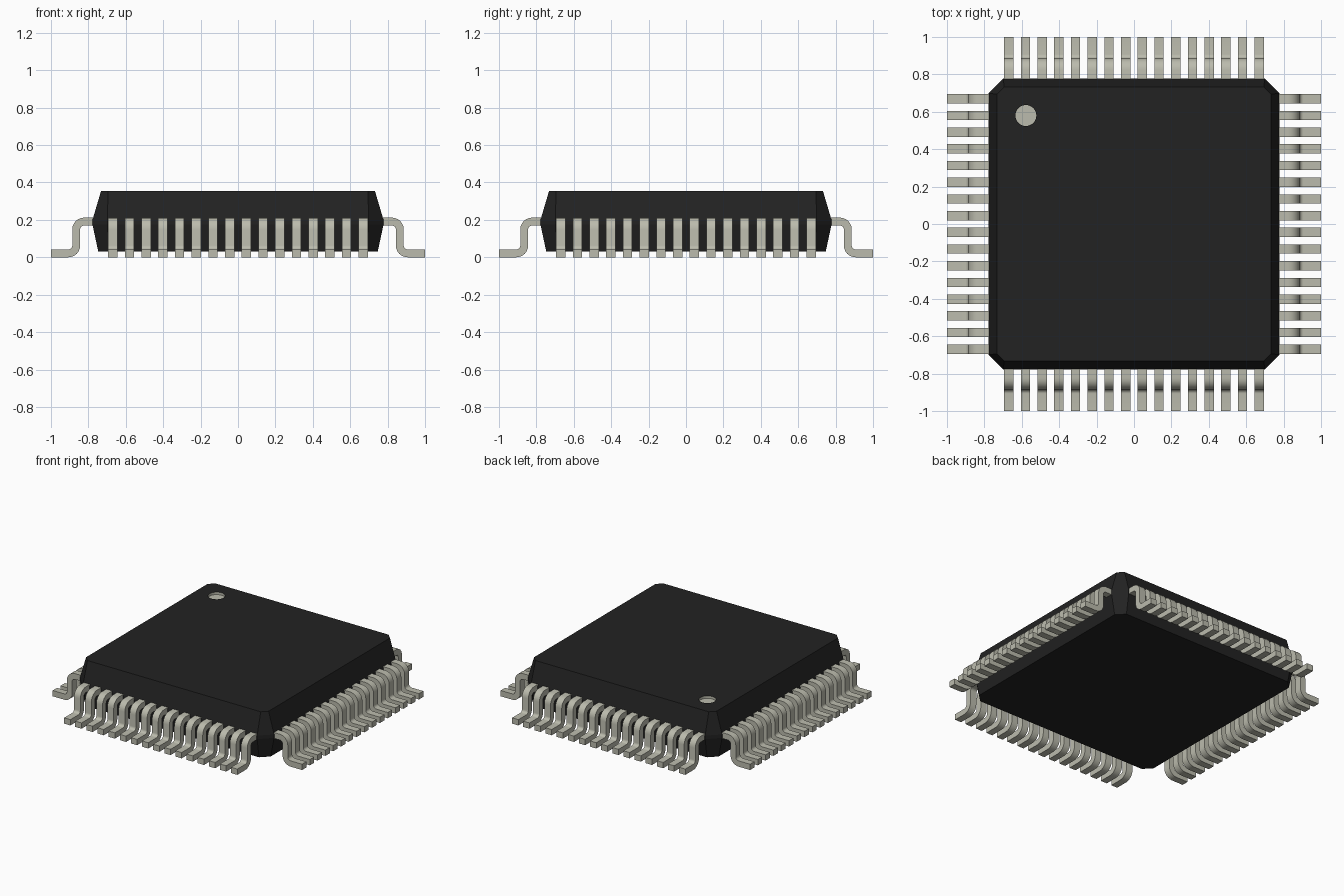
import bpy, bmesh, math

if "Cube" in bpy.data.objects:
    bpy.data.objects.remove(bpy.data.objects["Cube"], do_unlink=True)


def material(name, rgb):
    m = bpy.data.materials.new(name)
    m.use_nodes = True
    m.diffuse_color = (*rgb, 1)
    m.node_tree.nodes["Principled BSDF"].inputs["Base Color"].default_value = (*rgb, 1)
    return m


black = material("black plastic", (0.016, 0.016, 0.016))
tin = material("dull tin", (0.50, 0.50, 0.42))


def add_object(name, bm, *mats):
    me = bpy.data.meshes.new(name)
    bm.to_mesh(me)
    bm.free()
    for m in mats:
        me.materials.append(m)
    ob = bpy.data.objects.new(name, me)
    bpy.context.collection.objects.link(ob)
    return ob


def ring(bm, points):
    return [bm.verts.new(p) for p in points]


def bridge(bm, a, b):
    n = len(a)
    return [bm.faces.new((a[i], a[(i + 1) % n], b[(i + 1) % n], b[i])) for i in range(n)]


def octagon(half, cut, z):
    """Square outline with chamfered corners."""
    s = half - cut
    return [(half, -s, z), (half, s, z), (s, half, z), (-s, half, z),
            (-half, s, z), (-half, -s, z), (-s, -half, z), (s, -half, z)]


# --- Package body: stacked chamfered squares (half width, chamfer, height)
bm = bmesh.new()
levels = [(0.747, 0.055, 0.03), (0.778, 0.08, 0.175), (0.778, 0.08, 0.20), (0.732, 0.037, 0.355)]
rings = [ring(bm, octagon(*level)) for level in levels]
for low, high in zip(rings, rings[1:]):
    bridge(bm, low, high)
bm.faces.new(rings[0][::-1])

# Top face with a round hole, then the sunken pin-one dot
CX, CY, R, N = -0.578, 0.58, 0.056, 32
top_z, floor_z = 0.355, 0.337


def circle(z):
    return [(CX + R * math.cos(2 * math.pi * i / N), CY + R * math.sin(2 * math.pi * i / N), z)
            for i in range(N)]


rim, floor = ring(bm, circle(top_z)), ring(bm, circle(floor_z))
wall = bridge(bm, rim, floor)
bottom = bm.faces.new(floor)
edges = [e for e in bm.edges if all(abs(v.co.z - top_z) < 1e-5 for v in e.verts)]
bmesh.ops.triangle_fill(bm, edges=edges, use_beauty=True, normal=(0, 0, 1))
bmesh.ops.recalc_face_normals(bm, faces=bm.faces)
for f in wall + [bottom]:
    f.material_index = 1
add_object("package_body", bm, black, tin)


# --- Gull-wing lead: rectangular section swept along a bent centre line
WIDTH, THICK, PITCH, COUNT, STEPS = 0.05, 0.042, 0.0893, 16, 6
path = [((0.73, 0.191), 0.0)]                    # (point, heading below horizontal)
for i in range(STEPS + 1):                       # shoulder bend
    a = math.pi / 2 * i / STEPS
    path.append(((0.823 + 0.042 * math.sin(a), 0.149 + 0.042 * math.cos(a)), a))
for i in range(STEPS + 1):                       # ankle bend
    a = math.pi / 2 * (1 - i / STEPS)
    path.append(((0.907 - 0.042 * math.sin(a), 0.063 - 0.042 * math.cos(a)), a))
path.append(((1.0, 0.021), 0.0))

bm = bmesh.new()
sections = []
for (x, z), a in path:
    nx, nz = math.sin(a) * THICK / 2, math.cos(a) * THICK / 2
    w = WIDTH / 2
    sections.append(ring(bm, [(x + nx, -w, z + nz), (x + nx, w, z + nz),
                              (x - nx, w, z - nz), (x - nx, -w, z - nz)]))
for a, b in zip(sections, sections[1:]):
    bridge(bm, a, b)
bm.faces.new(sections[0])
bm.faces.new(sections[-1][::-1])
bmesh.ops.translate(bm, verts=bm.verts, vec=(0, -PITCH * (COUNT - 1) / 2, 0))
bmesh.ops.recalc_face_normals(bm, faces=bm.faces)
first = add_object("leads_left", bm, tin)

bpy.ops.object.select_all(action='DESELECT')
first.select_set(True)
bpy.context.view_layer.objects.active = first
bpy.ops.object.shade_smooth_by_angle(angle=math.radians(35))

# --- One row of leads on each of the four sides
for k, name in enumerate(["leads_left", "leads_back", "leads_right", "leads_front"]):
    row = first
    if k:
        row = bpy.data.objects.new(name, first.data)
        bpy.context.collection.objects.link(row)
    row.rotation_euler.z = k * math.pi / 2
    arr = row.modifiers.new("row", 'ARRAY')
    arr.count = COUNT
    arr.use_relative_offset = False
    arr.use_constant_offset = True
    arr.constant_offset_displace = (0, PITCH, 0)
